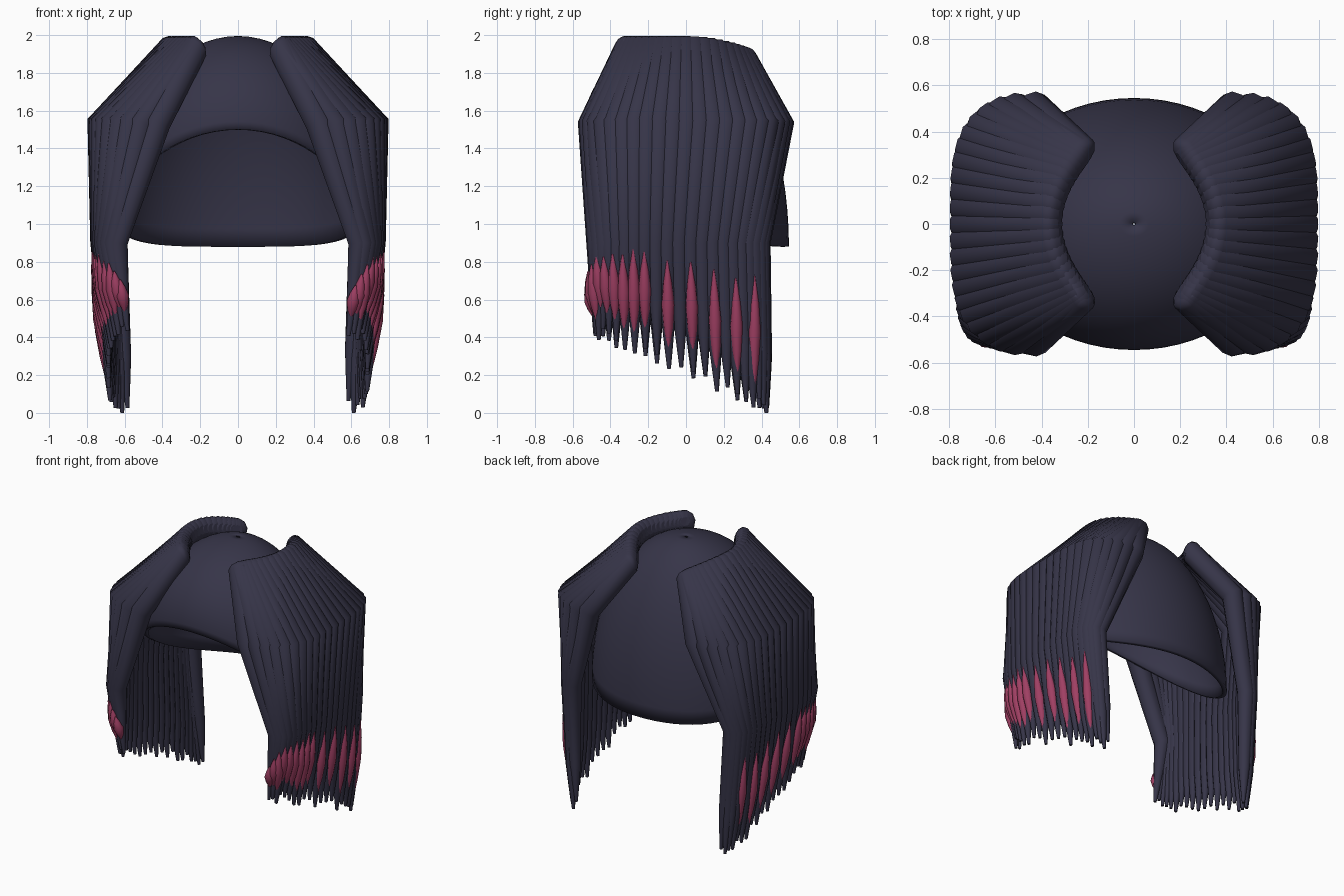
import bpy, bmesh, math, random
from mathutils import Vector

cube = bpy.data.objects.get("Cube")
if cube:
    bpy.data.objects.remove(cube, do_unlink=True)
rng = random.Random(4)


def material(name, rgb):
    m = bpy.data.materials.new(name)
    m.use_nodes = True
    m.diffuse_color = (*rgb, 1)
    bsdf = m.node_tree.nodes["Principled BSDF"]
    bsdf.inputs["Base Color"].default_value = (*rgb, 1)
    bsdf.inputs["Roughness"].default_value = 0.8
    return m


DARK = material("dark slate hair", (0.037, 0.035, 0.065))
PINK = material("rose hair", (0.35, 0.05, 0.125))


def activate(ob):
    bpy.ops.object.select_all(action="DESELECT")
    ob.select_set(True)
    bpy.context.view_layer.objects.active = ob


def tubes(name, paths, mat):
    """Tapered round locks; each path is a list of (point, radius)."""
    cu = bpy.data.curves.new(name, "CURVE")
    cu.dimensions = "3D"
    cu.bevel_depth = 1
    cu.bevel_resolution = 3
    cu.use_fill_caps = True
    for path in paths:
        sp = cu.splines.new("POLY")
        sp.points.add(len(path) - 1)
        for p, (co, r) in zip(sp.points, path):
            p.co = (*co, 1)
            p.radius = r
    ob = bpy.data.objects.new(name, cu)
    bpy.context.collection.objects.link(ob)
    cu.materials.append(mat)
    activate(ob)
    bpy.ops.object.convert(target="MESH")
    bpy.ops.object.shade_smooth_by_angle(angle=math.radians(50))


# Cap: dome whose hem rises from the nape to the forehead
SEG, RINGS = 64, 18
bm = bmesh.new()
rings = []
for j in range(RINGS + 1):
    lat = 0.01 + (math.pi / 2 - 0.01) * j / RINGS
    ring = []
    for i in range(SEG):
        phi = 2 * math.pi * i / SEG
        hem = 0.88 + 0.62 * ((1 + math.cos(phi)) / 2) ** 1.9
        ring.append(bm.verts.new((0.66 * math.sin(lat) * math.sin(phi),
                                  -0.545 * math.sin(lat) * math.cos(phi),
                                  hem + (1.995 - hem) * math.cos(lat))))
    rings.append(ring)
for a, b in zip(rings, rings[1:]):
    for i in range(SEG):
        k = (i + 1) % SEG
        bm.faces.new((a[i], b[i], b[k], a[k]))
bmesh.ops.recalc_face_normals(bm, faces=bm.faces)
if sum(f.normal.z for f in bm.faces) < 0:
    bmesh.ops.reverse_faces(bm, faces=bm.faces)
me = bpy.data.meshes.new("hair_cap")
bm.to_mesh(me)
bm.free()
me.materials.append(DARK)
cap = bpy.data.objects.new("hair_cap", me)
bpy.context.collection.objects.link(cap)
sol = cap.modifiers.new("thickness", "SOLIDIFY")
sol.thickness = 0.03
sol.offset = -1
activate(cap)
bpy.ops.object.shade_smooth_by_angle(angle=math.radians(40))

# Side curtains: a fan of locks from the parting, over an elbow, down to tips
N = 23
for side, label in ((1, "left"), (-1, "right")):
    locks, streaks = [], []
    for i in range(N):
        u = 2 * i / (N - 1) - 1
        v = math.sin(u * math.pi / 2)
        bulge = max(0, 1 - v ** 4) ** 0.4
        tip_z = 0.23 - 0.2 * v + rng.uniform(-0.04, 0.04)
        if i == N - 2:
            tip_z = 0.0
        tip_z = max(tip_z, 0.0)

        def at(x, y, z):
            return Vector((side * x, y, z))

        root = at(0.36 - 0.13 * v ** 2, 0.31 * v,
                  1.925 - 0.06 * max(0, v) ** 2)
        elbow = at(0.43 + 0.3 * bulge, 0.5 * v, 1.53)
        low = at(0.64 + 0.085 * bulge, -0.04 + 0.43 * v, 0.9)
        tip = at(0.585 + 0.1 * bulge, -0.025 + 0.455 * v, tip_z)
        back = (root - elbow).normalized()
        back.z *= 0.3

        def down(z):
            return low.lerp(tip, (low.z - z) / (low.z - tip_z))

        locks.append([
            (root + back * 0.06, 0.03), (root + back * 0.045, 0.055),
            (root + back * 0.02, 0.072), (root, 0.075),
            (elbow, 0.074), (low, 0.058),
            (down(tip_z + 0.27), 0.038), (down(tip_z + 0.12), 0.023),
            (tip, 0.01)])

        # Rose streaks: dense at the front, every other lock further back
        if u < -0.3 or (u < 0.72 and i % 2 == 0):
            out = at(1.15 - v ** 4, v ** 3, 0).normalized()
            top = 0.91 - 0.11 * (v + 1) + rng.uniform(-0.02, 0.02)
            if v < 0:
                top -= 0.22 * (1 - bulge)
            bottom = tip_z + 0.1
            mid = (top + bottom) / 2
            streaks.append([
                (down(top) + out * 0.05, 0.004),
                (down((top + mid) / 2) + out * 0.042, 0.023),
                (down(mid) + out * 0.03, 0.034),
                (down((mid + bottom) / 2) + out * 0.02, 0.025),
                (down(bottom) + out * 0.012, 0.006)])
    tubes(label + "_hair_locks", locks, DARK)
    tubes(label + "_rose_streaks", streaks, PINK)
